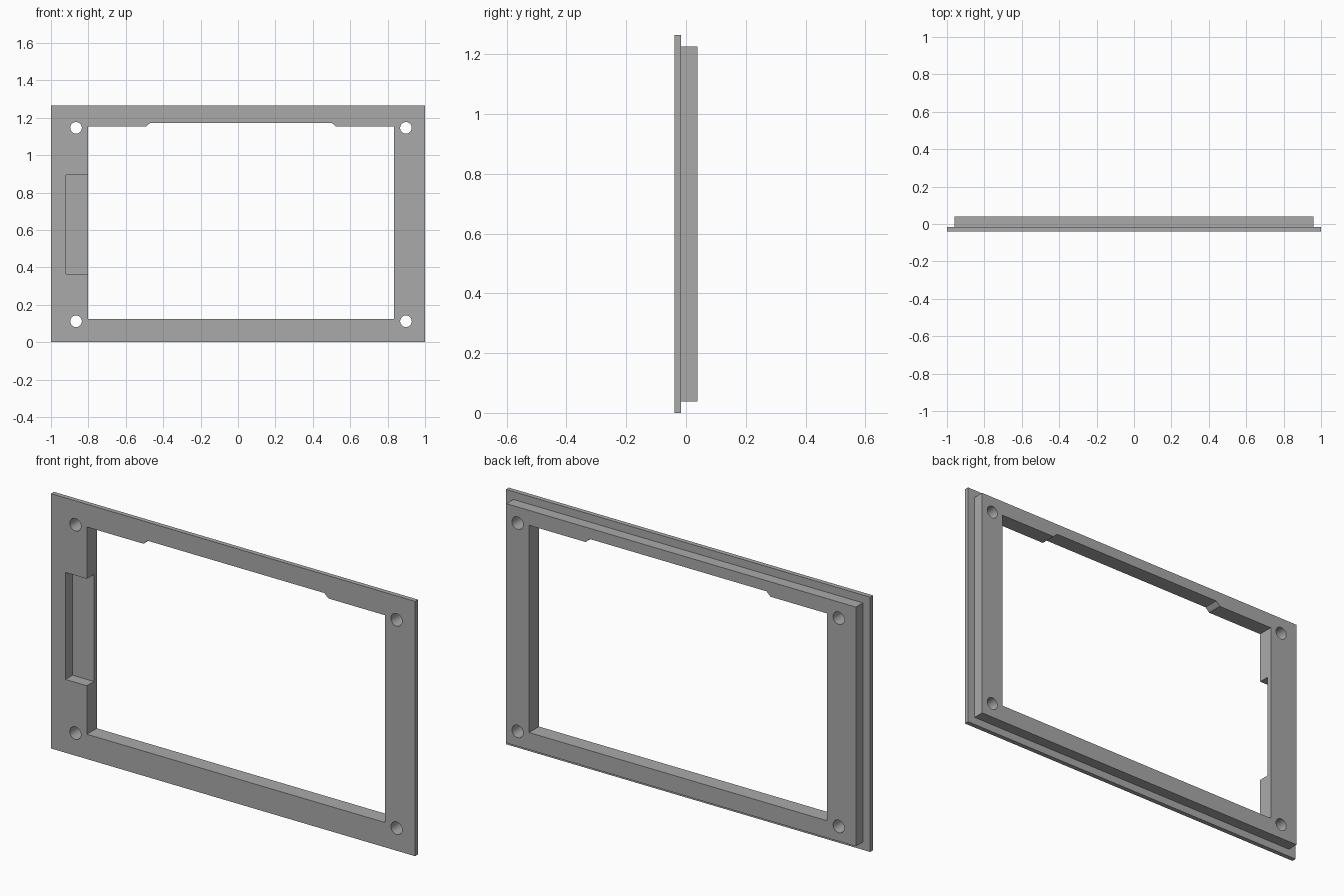
import bpy
import bmesh
from mathutils import Matrix, Vector

default = bpy.data.objects.get("Cube")
if default:
    bpy.data.objects.remove(default, do_unlink=True)

FRONT, STEP, BACK = -0.039, -0.016, 0.039
HEIGHT = 1.265
MID_X = 0.016          # centre of the opening and of the hole pattern

grey = bpy.data.materials.new("grey")
grey.use_nodes = True
colour = (0.4, 0.4, 0.4, 1)
grey.diffuse_color = colour
grey.node_tree.nodes["Principled BSDF"].inputs["Base Color"].default_value = colour


def make_object(name, bm):
    bmesh.ops.recalc_face_normals(bm, faces=bm.faces[:])
    mesh = bpy.data.meshes.new(name)
    bm.to_mesh(mesh)
    bm.free()
    mesh.materials.append(grey)
    obj = bpy.data.objects.new(name, mesh)
    bpy.context.collection.objects.link(obj)
    return obj


def prism(name, outline, y0, y1):
    """Extrude an (x, z) outline from y0 to y1."""
    bm = bmesh.new()
    face = bm.faces.new([bm.verts.new((x, y0, z)) for x, z in outline])
    side = bmesh.ops.extrude_face_region(bm, geom=[face])["geom"]
    verts = [v for v in side if isinstance(v, bmesh.types.BMVert)]
    bmesh.ops.translate(bm, verts=verts, vec=Vector((0, y1 - y0, 0)))
    return make_object(name, bm)


def box(name, x0, x1, z0, z1, y0, y1):
    return prism(name, [(x0, z0), (x1, z0), (x1, z1), (x0, z1)], y0, y1)


def boolean(target, other, operation):
    """Combine the other solid into the target, then discard it."""
    other.hide_render = True
    mod = target.modifiers.new(operation.title(), "BOOLEAN")
    mod.operation = operation
    mod.solver = "EXACT"
    mod.object = other
    bpy.context.view_layer.objects.active = target
    bpy.ops.object.modifier_apply(modifier=mod.name)
    bpy.data.objects.remove(other, do_unlink=True)


# Front flange with the smaller stepped body behind it
frame = box("bezel_frame", -1, 1, 0, HEIGHT, FRONT, STEP)
body = box("rear_body", -0.96, 0.96, 0.038, 1.226, FRONT + 0.01, BACK)
boolean(frame, body, "UNION")

# Window opening with a shallow chamfered recess in its top edge
left, right, low, high, recess = -0.803, 0.835, 0.123, 1.152, 1.173
opening = prism("opening_cutter", [
    (left, low), (right, low), (right, high),
    (MID_X + 0.508, high), (MID_X + 0.485, recess),
    (MID_X - 0.485, recess), (MID_X - 0.508, high), (left, high)],
    FRONT - 0.1, BACK + 0.1)
boolean(frame, opening, "DIFFERENCE")

# Pocket in the front of the side rail, open towards the window
pocket = box("pocket_cutter", -0.92, left + 0.05, 0.364, 0.895, FRONT - 0.1, 0.016)
boolean(frame, pocket, "DIFFERENCE")

# Four corner screw holes
for side in (-1, 1):
    for z in (0.112, 1.146):
        bm = bmesh.new()
        bmesh.ops.create_cone(bm, cap_ends=True, segments=32,
                              radius1=0.031, radius2=0.031, depth=0.3,
                              matrix=Matrix.Translation((MID_X + side * 0.882, 0, z))
                              @ Matrix.Rotation(1.570796, 4, "X"))
        boolean(frame, make_object("hole_cutter", bm), "DIFFERENCE")

# Smooth hole walls, crisp edges elsewhere
bpy.ops.object.select_all(action="DESELECT")
frame.select_set(True)
bpy.context.view_layer.objects.active = frame
bpy.ops.object.shade_smooth_by_angle(angle=0.5)
